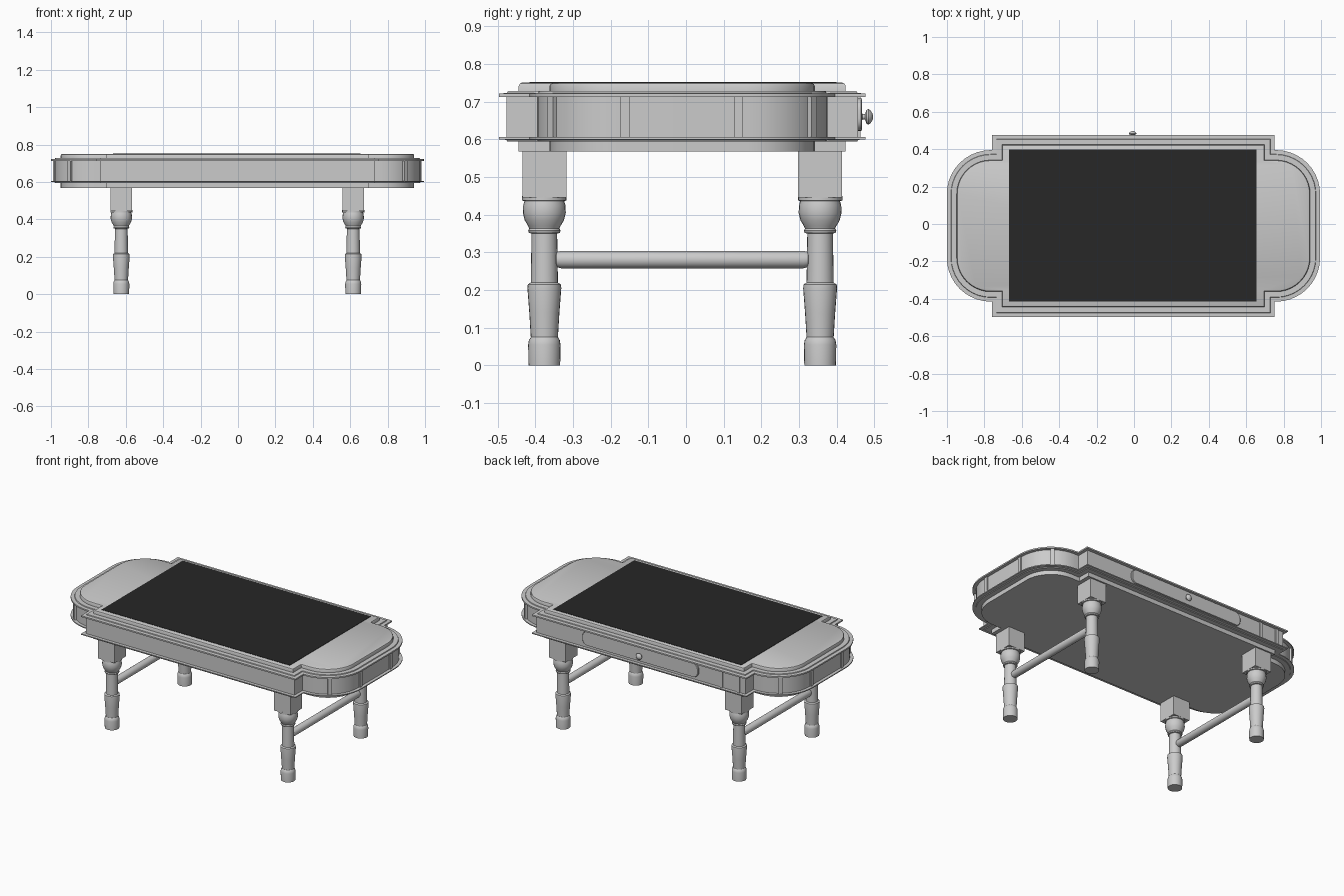
import bpy, bmesh, math
from mathutils import Matrix, Vector

if "Cube" in bpy.data.objects:
    bpy.data.objects.remove(bpy.data.objects["Cube"])

CX, CY = -0.003, -0.010      # body centre (the knob sticks out at the back)


def finish(name, bm, angle=30, color=None):
    bmesh.ops.recalc_face_normals(bm, faces=bm.faces[:])
    me = bpy.data.meshes.new(name)
    bm.to_mesh(me)
    bm.free()
    ob = bpy.data.objects.new(name, me)
    bpy.context.collection.objects.link(ob)
    if color:
        mat = bpy.data.materials.new(name)
        mat.diffuse_color = color
        mat.use_nodes = True
        mat.node_tree.nodes["Principled BSDF"].inputs["Base Color"].default_value = mat.diffuse_color
        me.materials.append(mat)
    bpy.ops.object.select_all(action='DESELECT')
    ob.select_set(True)
    bpy.context.view_layer.objects.active = ob
    bpy.ops.object.shade_smooth_by_angle(angle=math.radians(angle))
    return ob


def outline(d):
    """Quarter of the stepped, round-ended table outline inset by d, mirrored to a full loop."""
    r, n = 0.235, 10
    ax, ay = 0.998 - r, 0.405 - r
    q = []
    for i in range(n + 1):
        a = math.pi / 2 * i / n
        q.append((ax + (r - d) * math.cos(a), ay + (r - d) * math.sin(a)))
    q += [(0.755 - d, 0.405 - d), (0.755 - d, 0.487 - d)]
    half = q + [(-x, y) for x, y in reversed(q)]
    return half + [(-x, -y) for x, y in half]


def loft(name, loops, **kw):
    """Skin closed loops of 3D points and cap both ends."""
    bm = bmesh.new()
    rings = [[bm.verts.new(p) for p in lp] for lp in loops]
    for a, b in zip(rings, rings[1:]):
        for i in range(len(a)):
            j = (i + 1) % len(a)
            bm.faces.new((a[i], a[j], b[j], b[i]))
    bm.faces.new(rings[0])
    bm.faces.new(rings[-1])
    return finish(name, bm, **kw)


def layer(name, profile):
    return loft(name, [[(CX + x, CY + y, z) for x, y in outline(d)] for d, z in profile])


def turned(name, profile, loc, rot=Matrix.Identity(3), n=24):
    """Lathe (radius, height) points about a local z axis."""
    loops = []
    for r, h in profile:
        ring = [Vector((r * math.cos(2 * math.pi * i / n), r * math.sin(2 * math.pi * i / n), h))
                for i in range(n)]
        loops.append([rot @ v + Vector(loc) for v in ring])
    return loft(name, loops)


def box(name, loc, size, turn=0, **kw):
    bm = bmesh.new()
    m = Matrix.Translation(loc) @ Matrix.Rotation(turn, 4, 'Z') @ Matrix.Diagonal((*size, 1))
    bmesh.ops.create_cube(bm, size=1, matrix=m)
    return finish(name, bm, **kw)


# table body, from the underside up
layer("bottom_panel", [(0.053, 0.568), (0.053, 0.600)])
layer("lower_trim", [(0.022, 0.595), (0.020, 0.599), (0.0, 0.600), (0.0, 0.606)])
layer("apron", [(0.020, 0.600), (0.020, 0.720)])
layer("upper_trim", [(0.0, 0.713), (0.0, 0.722), (0.022, 0.723), (0.024, 0.728)])
layer("tabletop", [(0.053, 0.722), (0.053, 0.742), (0.056, 0.748), (0.062, 0.751)])

# dark inset panel
box("screen", (CX - 0.004, CY + 0.002, 0.7495), (1.325, 0.815, 0.007), color=(0.02, 0.02, 0.02, 1))

# upright strips round the end lobes
for sx in (-1, 1):
    for y, x, turn in ((-0.152, 0.978, 0), (0.150, 0.978, 0),
                       (-0.345, 0.897, -0.86), (0.345, 0.897, 0.86)):
        box("end_strip", (CX + sx * x, CY + y, 0.660), (0.014, 0.023, 0.108), sx * turn)
# strips on the back face
for x in (-0.57, -0.69):
    box("back_strip", (x, CY + 0.468, 0.660), (0.02, 0.010, 0.108))

# drawer front with rounded corners
pts = []
for cx, cz, a0 in ((0.375, 0.01, 0), (-0.375, 0.01, 90), (-0.375, -0.01, 180), (0.375, -0.01, 270)):
    for i in range(7):
        a = math.radians(a0 + 15 * i)
        pts.append((cx + 0.033 * math.cos(a), cz + 0.033 * math.sin(a)))
loft("drawer_front", [[(CX + x * s, y, 0.666 + z * s) for x, z in pts]
                      for y, s in ((0.445, 1), (0.464, 1), (0.467, 0.99))])

# drawer knob pointing to the back
turned("drawer_knob", [(0.012, 0), (0.007, 0.004), (0.007, 0.010), (0.018, 0.014), (0.021, 0.019),
                       (0.018, 0.024), (0.009, 0.030), (0.003, 0.032)],
       (CX - 0.004, 0.465, 0.660), Matrix.Rotation(-math.pi / 2, 3, 'X'), 16)

# legs: square block over a turned post
LEG = [(0.042, 0), (0.043, 0.055), (0.041, 0.067), (0.036, 0.075), (0.040, 0.140), (0.045, 0.205),
       (0.044, 0.215), (0.036, 0.220), (0.034, 0.350), (0.041, 0.352), (0.043, 0.358),
       (0.040, 0.364), (0.043, 0.370), (0.052, 0.385), (0.057, 0.405), (0.056, 0.425),
       (0.053, 0.436), (0.059, 0.438), (0.059, 0.450)]
for sx in (-1, 1):
    lx = -0.004 + sx * 0.62
    for ly, side in ((CY - 0.366, "front"), (CY + 0.366, "back")):
        turned(side + "_leg", LEG, (lx, ly, 0))
        box(side + "_leg_block", (lx, ly, 0.509), (0.117, 0.117, 0.126))
    # stretcher bar joining front and back leg
    turned("stretcher", [(0.012, -0.340), (0.020, -0.334), (0.023, -0.322),
                         (0.023, 0.322), (0.020, 0.334), (0.012, 0.340)],
           (lx, CY, 0.281), Matrix.Rotation(-math.pi / 2, 3, 'X'))
